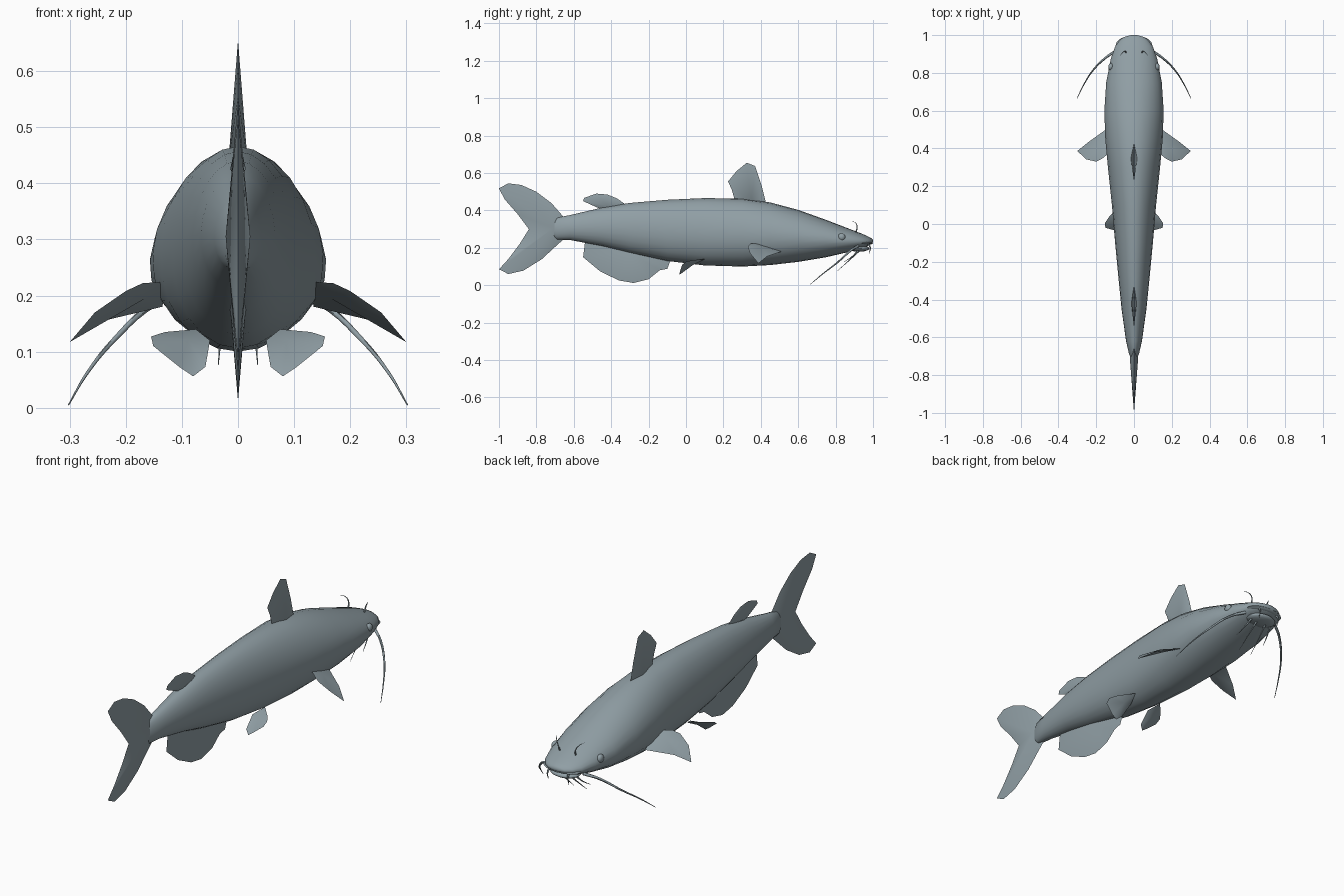
import bpy, bmesh, math
from mathutils import Vector

cube = bpy.data.objects.get("Cube")
if cube:
    bpy.data.objects.remove(cube, do_unlink=True)

# One slate grey for the whole fish
skin = bpy.data.materials.new("slate grey skin")
skin.use_nodes = True
colour = (0.28, 0.345, 0.375, 1)
skin.diffuse_color = colour
skin.node_tree.nodes["Principled BSDF"].inputs["Base Color"].default_value = colour

SIDES = (("left", 1), ("right", -1))


def finish(obj, angle=60):
    """Give the object its material and smooth shading with sharp creases."""
    obj.data.materials.clear()
    obj.data.materials.append(skin)
    bpy.ops.object.select_all(action="DESELECT")
    obj.select_set(True)
    bpy.context.view_layer.objects.active = obj
    bpy.ops.object.shade_smooth_by_angle(angle=math.radians(angle))
    return obj


def from_bmesh(name, bm):
    bmesh.ops.recalc_face_normals(bm, faces=bm.faces)
    mesh = bpy.data.meshes.new(name)
    bm.to_mesh(mesh)
    bm.free()
    obj = bpy.data.objects.new(name, mesh)
    bpy.context.collection.objects.link(obj)
    return obj


def loft(name, stations, segments=24):
    """Egg-shaped rings along y: (y, top, bottom, half width)."""
    bm = bmesh.new()
    rings = []
    for y, top, bottom, half in stations:
        mid, height = (top + bottom) / 2, (top - bottom) / 2
        ring = []
        for i in range(segments):
            a = math.tau * i / segments
            x = half * math.cos(a) * (1 - 0.07 * math.sin(a))
            ring.append(bm.verts.new((x, y, mid + height * math.sin(a))))
        rings.append(ring)
    for a, b in zip(rings, rings[1:]):
        for i in range(segments):
            j = (i + 1) % segments
            bm.faces.new((a[i], a[j], b[j], b[i]))
    bm.faces.new(rings[0])
    bm.faces.new(rings[-1])
    return finish(from_bmesh(name, bm))


def fin(name, outline, centre, thickness):
    """Lens-shaped blade: thin rim rising to a thick point on both sides."""
    bm = bmesh.new()
    rim = [bm.verts.new(p) for p in outline]
    points = [Vector(p) for p in outline]
    normal = Vector()
    for p, q in zip(points, points[1:] + points[:1]):
        normal += p.cross(q)
    offset = normal.normalized() * thickness
    for sign in (1, -1):
        peak = bm.verts.new(Vector(centre) + offset * sign)
        for i, v in enumerate(rim):
            bm.faces.new((v, rim[(i + 1) % len(rim)], peak))
    return finish(from_bmesh(name, bm))


def upright_fin(name, outline, centre, thickness):
    return fin(name, [(0, y, z) for y, z in outline], (0, *centre), thickness)


def mirrored(points, sign):
    return [(x * sign, y, z) for x, y, z in points]


def barbel(name, points, radius):
    """Whisker: a curved tube tapering to its tip."""
    curve = bpy.data.curves.new(name, "CURVE")
    curve.dimensions = "3D"
    curve.bevel_depth = radius
    curve.bevel_resolution = 1
    curve.resolution_u = 5
    spline = curve.splines.new("BEZIER")
    spline.bezier_points.add(len(points) - 1)
    for i, (bp, p) in enumerate(zip(spline.bezier_points, points)):
        bp.co = p
        bp.handle_left_type = bp.handle_right_type = "AUTO"
        bp.radius = 1 - 0.85 * i / (len(points) - 1)
    obj = bpy.data.objects.new(name, curve)
    bpy.context.collection.objects.link(obj)
    bpy.ops.object.select_all(action="DESELECT")
    obj.select_set(True)
    bpy.context.view_layer.objects.active = obj
    bpy.ops.object.convert(target="MESH")
    return finish(bpy.context.object)


def ellipsoid(name, location, scale):
    bm = bmesh.new()
    bmesh.ops.create_uvsphere(bm, u_segments=16, v_segments=10, radius=1)
    bmesh.ops.scale(bm, vec=scale, verts=bm.verts)
    bmesh.ops.translate(bm, vec=location, verts=bm.verts)
    return finish(from_bmesh(name, bm))


# Body from tail stalk to snout
loft("body", [
    (-.715, .34, .26, .014), (-.69, .362, .244, .026), (-.62, .375, .242, .042),
    (-.45, .415, .21, .066), (-.3, .44, .172, .081), (-.1, .457, .13, .1),
    (.1, .466, .106, .117), (.3, .463, .1, .138), (.45, .443, .108, .152),
    (.6, .403, .125, .157), (.75, .349, .15, .147), (.87, .303, .178, .124),
    (.94, .276, .197, .1), (.975, .26, .212, .073), (.993, .25, .222, .045),
    (1, .242, .23, .015)])

# Mouth and eyes
ellipsoid("lower_jaw", (0, .925, .197), (.075, .055, .018))
ellipsoid("upper_lip", (0, .945, .225), (.098, .054, .012))
for side, s in SIDES:
    ellipsoid(side + "_eye", (s * .122, .832, .258), (.014, .02, .02))

# Fins on the centre line
upright_fin("dorsal_fin", [
    (.43, .43), (.405, .53), (.37, .637), (.325, .655), (.27, .61),
    (.225, .555), (.245, .51), (.268, .43)], (.35, .44), .017)
upright_fin("adipose_fin", [
    (-.32, .43), (-.37, .465), (-.42, .485), (-.48, .49), (-.545, .467),
    (-.55, .45), (-.5, .427), (-.45, .405)], (-.42, .425), .014)
upright_fin("anal_fin", [
    (-.54, .23), (-.55, .15), (-.46, .075), (-.36, .026), (-.28, .012),
    (-.2, .032), (-.14, .08), (-.1, .088), (-.08, .14), (-.3, .21)],
    (-.3, .175), .014)
upright_fin("tail_fin", [
    (-.65, .36), (-.72, .44), (-.8, .5), (-.88, .536), (-.95, .545),
    (-1, .518), (-.97, .46), (-.9, .38), (-.84, .3), (-.89, .22),
    (-.95, .14), (-1, .085), (-.95, .06), (-.87, .078), (-.77, .14),
    (-.7, .205), (-.65, .25)], (-.71, .305), .022)

# Paired fins
pectoral = [
    (.135, .51, .18), (.24, .435, .155), (.3, .387, .117), (.255, .343, .17),
    (.2, .33, .208), (.17, .345, .222), (.125, .38, .225)]
pelvic = [
    (.075, .1, .14), (.13, .04, .135), (.155, .003, .127), (.151, -.02, .11),
    (.105, -.033, .073), (.08, -.035, .056), (.058, -.02, .073),
    (.05, .04, .12)]
for side, s in SIDES:
    fin(side + "_pectoral_fin", mirrored(pectoral, s), (s * .17, .4, .201), .008)
    fin(side + "_pelvic_fin", mirrored(pelvic, s), (s * .09, .035, .115), .007)

# Whiskers at the mouth corners, chin, lip and nostrils
whiskers = {
    "mouth_barbel": ([(.09, .92, .21), (.15, .88, .185), (.22, .81, .122),
                      (.27, .73, .06), (.302, .665, .005)], .0075),
    "inner_chin_barbel": ([(.025, .93, .188), (.03, .88, .14), (.035, .81, .077)], .005),
    "outer_chin_barbel": ([(.055, .925, .19), (.068, .89, .155), (.08, .845, .125)], .005),
    "lip_barbel": ([(.05, .972, .225), (.055, .985, .2), (.055, .978, .168)], .006),
    "nostril_barbel": ([(.042, .905, .275), (.047, .915, .31), (.06, .908, .332),
                        (.075, .888, .343)], .004)}
for name, (points, radius) in whiskers.items():
    for side, s in SIDES:
        barbel(side + "_" + name, mirrored(points, s), radius)
